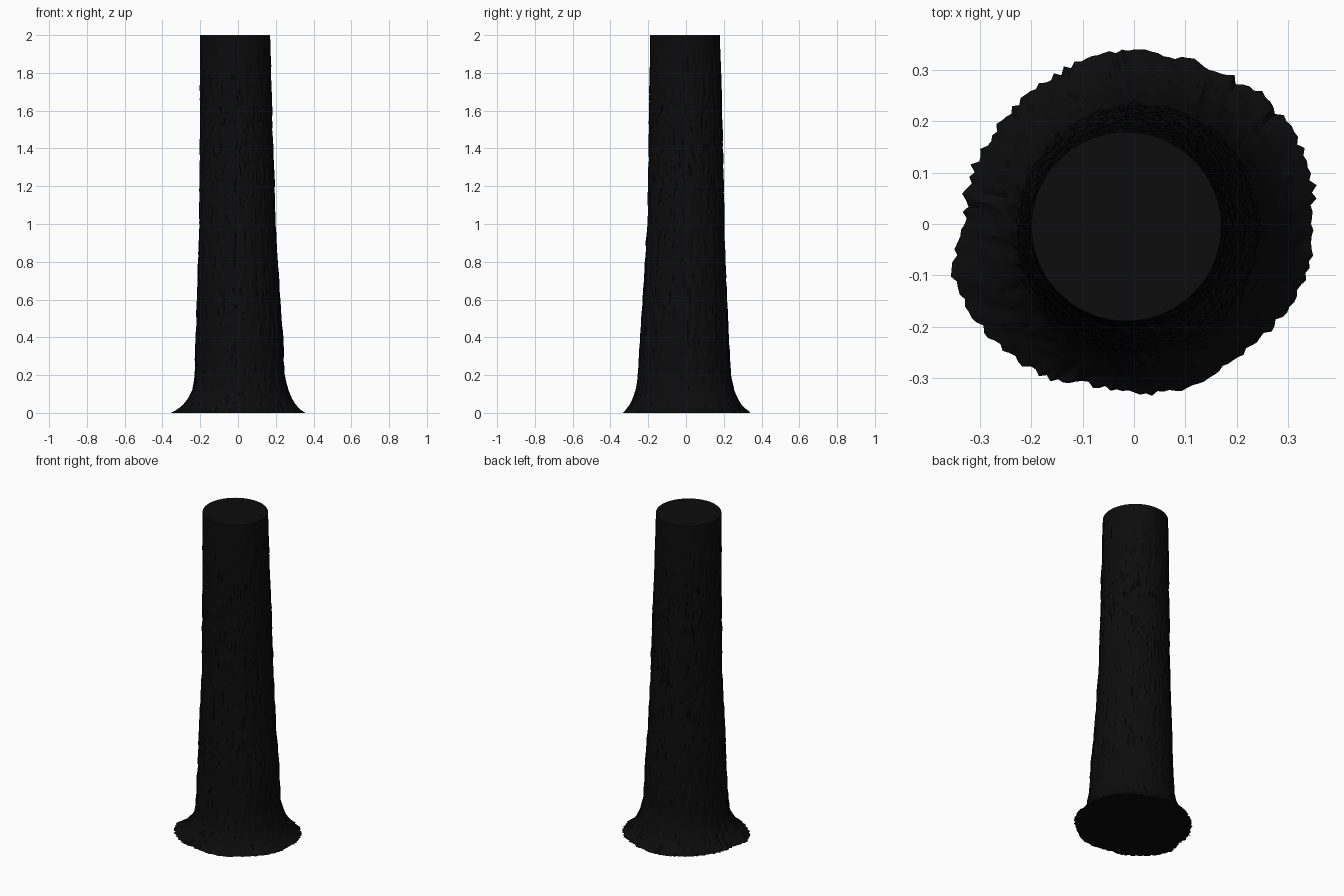
import bpy, bmesh, math
from mathutils import Vector, noise

cube = bpy.data.objects.get("Cube")
if cube:
    bpy.data.objects.remove(cube, do_unlink=True)


def flat_colour(name, value):
    mat = bpy.data.materials.new(name)
    mat.use_nodes = True
    colour = (value, value, value, 1)
    mat.diffuse_color = colour
    bsdf = mat.node_tree.nodes["Principled BSDF"]
    bsdf.inputs["Base Color"].default_value = colour
    bsdf.inputs["Roughness"].default_value = 0.9
    return mat


# Trunk sections: height, left and right edge in x, front and back edge in y
SECTIONS = [
    (0.12, -0.24, 0.265, -0.265, 0.255),
    (0.2, -0.228, 0.246, -0.254, 0.235),
    (0.4, -0.222, 0.237, -0.242, 0.226),
    (0.6, -0.217, 0.222, -0.228, 0.216),
    (1.0, -0.204, 0.198, -0.203, 0.202),
    (1.5, -0.2, 0.182, -0.195, 0.192),
    (2.0, -0.2, 0.17, -0.189, 0.179),
]
# Foot radius every 15 degrees, counter-clockwise from +x
FOOT = [.345, .36, .36, .355, .34, .335, .34, .335, .33, .325, .325, .332,
        .33, .37, .36, .352, .345, .322, .328, .338, .333, .328, .343, .35]
SEGMENTS = 180
FLARE_TOP = 0.12


def trunk_point(z, a):
    for lo, hi in zip(SECTIONS, SECTIONS[1:]):
        if z <= hi[0]:
            break
    t = max(0, (z - lo[0]) / (hi[0] - lo[0]))
    x0, x1, y0, y1 = [p + (q - p) * t for p, q in zip(lo[1:], hi[1:])]
    return Vector(((x0 + x1) / 2 + (x1 - x0) / 2 * math.cos(a),
                   (y0 + y1) / 2 + (y1 - y0) / 2 * math.sin(a), z))


def foot_point(a):
    s = a / math.tau * len(FOOT)
    i = int(s)
    r = FOOT[i % len(FOOT)] + (FOOT[(i + 1) % len(FOOT)] - FOOT[i % len(FOOT)]) * (s - i)
    return Vector((r * math.cos(a), r * math.sin(a), 0))


def bark_point(z, a):
    p = trunk_point(z, a)
    out = Vector((math.cos(a), math.sin(a), 0))
    # Long upright flakes on the trunk, fading out at the sawn top
    plates = noise.noise(Vector((out.x * 9, out.y * 9, z * 7)))
    flakes = noise.noise(Vector((out.x * 22, out.y * 22, z * 16)))
    depth = (0.004 * plates + 0.005 * flakes) * min(1, (2 - z) * 3 + 0.15)
    if z < FLARE_TOP:
        # Root flare bends outwards to the ragged foot outline
        k = 1 - z / FLARE_TOP
        p = p.lerp(foot_point(a), 0.55 * k + 0.45 * k ** 3)
        p.z = z
        depth += k * 0.012 * noise.noise(Vector((out.x * 26, out.y * 26, z * 40)))
    return p + out * depth


# Bark shell with sawn top and closed underside
heights = [FLARE_TOP * i / 16 for i in range(16)]
heights += [FLARE_TOP + (2 - FLARE_TOP) * i / 150 for i in range(151)]
bm = bmesh.new()
rings = [[bm.verts.new(bark_point(z, math.tau * i / SEGMENTS)) for i in range(SEGMENTS)]
         for z in heights]
for low, high in zip(rings, rings[1:]):
    for i in range(SEGMENTS):
        j = (i + 1) % SEGMENTS
        bm.faces.new((low[i], low[j], high[j], high[i]))
bm.faces.new(rings[-1]).material_index = 1
bm.faces.new(rings[0][::-1])

mesh = bpy.data.meshes.new("tree_trunk")
bm.to_mesh(mesh)
bm.free()
mesh.materials.append(flat_colour("black bark", 0.0035))
mesh.materials.append(flat_colour("sawn wood", 0.0037))
trunk = bpy.data.objects.new("tree_trunk", mesh)
bpy.context.collection.objects.link(trunk)

bpy.ops.object.select_all(action="DESELECT")
trunk.select_set(True)
bpy.context.view_layer.objects.active = trunk
bpy.ops.object.shade_smooth_by_angle(angle=math.radians(35))
